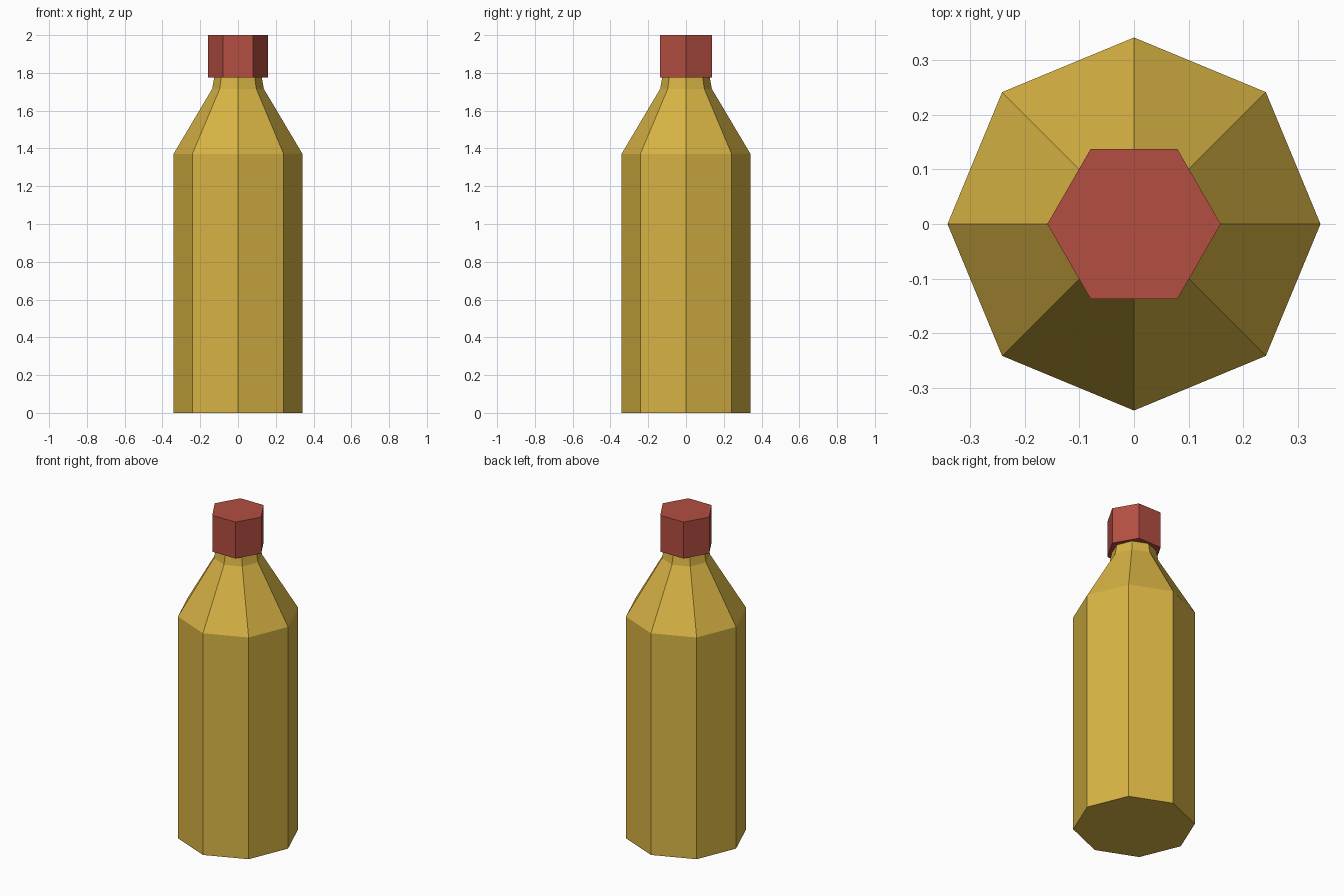
import bpy, bmesh, math

if "Cube" in bpy.data.objects:
    bpy.data.objects.remove(bpy.data.objects["Cube"])


def material(name, color):
    m = bpy.data.materials.new(name)
    m.diffuse_color = (*color, 1)
    m.use_nodes = True
    m.node_tree.nodes["Principled BSDF"].inputs["Base Color"].default_value = m.diffuse_color
    return m


def lathe(name, sides, profile, mat):
    """Flat-sided solid from (radius, height) rings, capped at both ends."""
    bm = bmesh.new()
    rings = [[bm.verts.new((r * math.cos(2 * math.pi * i / sides),
                            r * math.sin(2 * math.pi * i / sides), z))
              for i in range(sides)] for r, z in profile]
    for low, high in zip(rings, rings[1:]):
        for i in range(sides):
            j = (i + 1) % sides
            bm.faces.new((low[i], low[j], high[j], high[i]))
    bm.faces.new(rings[0][::-1])
    bm.faces.new(rings[-1])
    mesh = bpy.data.meshes.new(name)
    bm.to_mesh(mesh)
    bm.free()
    mesh.materials.append(mat)
    obj = bpy.data.objects.new(name, mesh)
    bpy.context.collection.objects.link(obj)
    return obj


gold = material("mustard_yellow", (0.687, 0.456, 0.058))
red = material("cap_red", (0.456, 0.076, 0.054))

# Eight-sided body with sloping shoulder and short neck
lathe("bottle_body", 8,
      [(0.342, 0), (0.342, 1.37), (0.137, 1.715), (0.124, 1.785)], gold)

# Six-sided cap
lathe("bottle_cap", 6, [(0.159, 1.775), (0.159, 2.0)], red)
